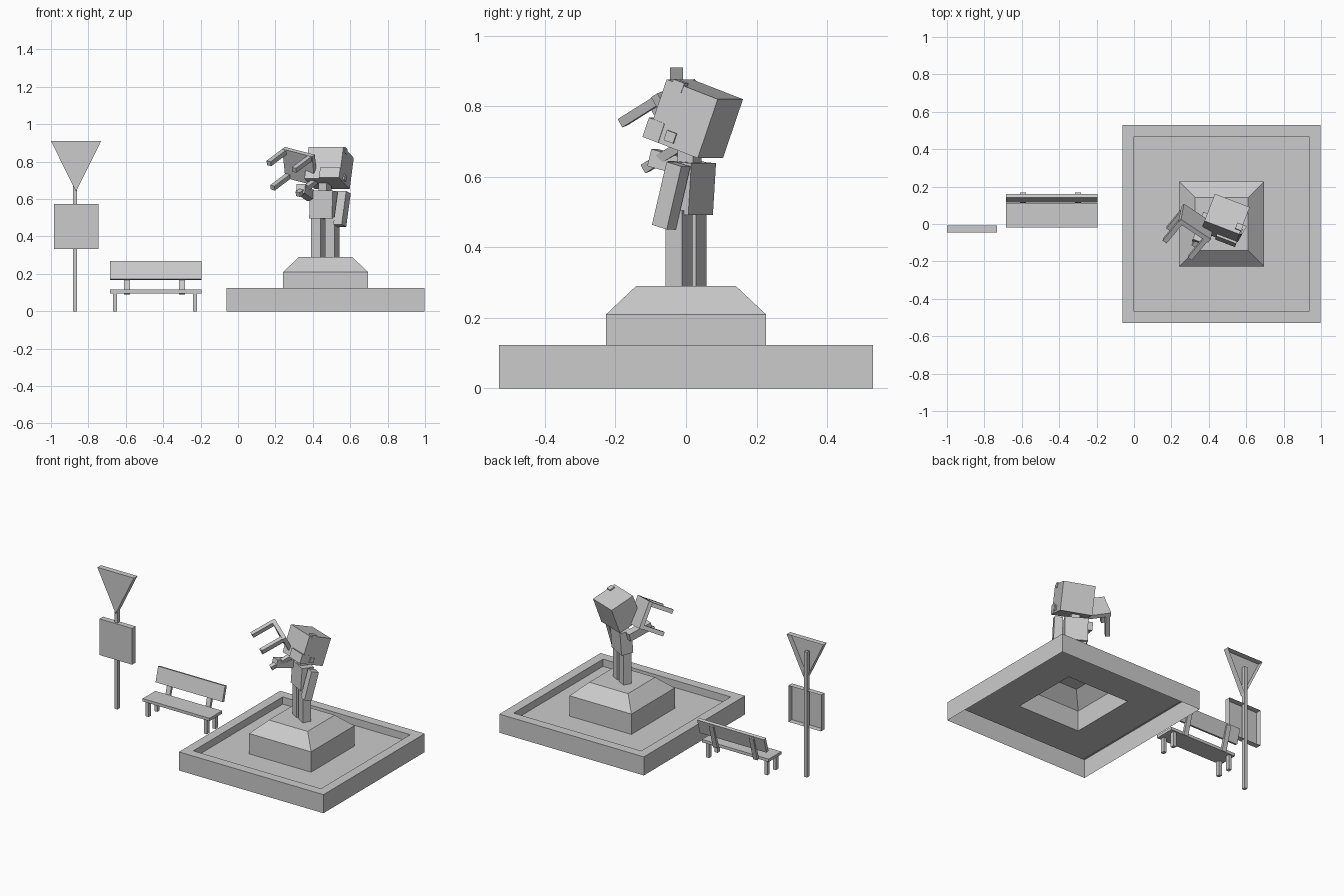
import bpy
from math import radians
from mathutils import Matrix, Vector

if "Cube" in bpy.data.objects:
    bpy.data.objects.remove(bpy.data.objects["Cube"])


def mesh(name, verts, faces):
    me = bpy.data.meshes.new(name)
    me.from_pydata([tuple(v) for v in verts], [], faces)
    me.update()
    ob = bpy.data.objects.new(name, me)
    bpy.context.collection.objects.link(ob)
    return ob


def box(name, center, size, rot=Matrix.Identity(3)):
    pts = [Vector(center) + rot @ Vector((sx * size[0] / 2, sy * size[1] / 2, sz * size[2] / 2))
           for sx in (-1, 1) for sy in (-1, 1) for sz in (-1, 1)]
    return mesh(name, pts, [(0, 1, 3, 2), (4, 6, 7, 5), (0, 4, 5, 1),
                            (2, 3, 7, 6), (0, 2, 6, 4), (1, 5, 7, 3)])


def span(name, x0, x1, y0, y1, z0, z1):
    return box(name, ((x0 + x1) / 2, (y0 + y1) / 2, (z0 + z1) / 2), (x1 - x0, y1 - y0, z1 - z0))


def turn(yaw, pitch=0):
    return Matrix.Rotation(radians(yaw), 3, 'Z') @ Matrix.Rotation(radians(pitch), 3, 'X')


def open_panel(name, outline, y0, y1):
    """Front panel with folded edges and an open back."""
    n = len(outline)
    verts = [(x, y, z) for y in (y0, y1) for x, z in outline]
    return mesh(name, verts, [tuple(range(n))] +
                [(i, i + n, (i + 1) % n + n, (i + 1) % n) for i in range(n)])


# basin with pedestal: one open-bottomed stepped shell
rings = [(0.53, 0), (0.53, 0.123), (0.468, 0.123), (0.468, 0.075),
         (0.227, 0.075), (0.227, 0.21), (0.142, 0.29)]
verts, faces = [], []
for h, z in rings:
    verts += [(0.468 + sx * h, sy * h, z) for sx, sy in ((-1, -1), (1, -1), (1, 1), (-1, 1))]
for r in range(len(rings) - 1):
    for i in range(4):
        j = (i + 1) % 4
        faces.append((4 * r + i, 4 * r + j, 4 * r + 4 + j, 4 * r + 4 + i))
last = 4 * (len(rings) - 1)
faces.append(tuple(range(last, last + 4)))
mesh("basin_and_pedestal", verts, faces)

# road sign
span("sign_pole", -0.882, -0.861, -0.032, -0.008, 0, 0.83)
open_panel("triangle_sign", [(-0.866, 0.64), (-0.732, 0.91), (-1.0, 0.91)], -0.045, -0.008)
open_panel("square_sign", [(-0.984, 0.333), (-0.745, 0.333), (-0.745, 0.573), (-0.984, 0.573)],
           -0.045, -0.008)

# bench
span("bench_seat", -0.685, -0.195, -0.02, 0.112, 0.096, 0.115)
for x in (-0.657, -0.23):
    for y in (0.0, 0.09):
        span("bench_leg", x - 0.011, x + 0.011, y - 0.013, y + 0.013, 0, 0.096)
lean = turn(0, -16)
box("bench_back", (-0.44, 0.138, 0.217), (0.49, 0.02, 0.1), lean)
for x in (-0.594, -0.3):
    box("bench_brace", (x, 0.137, 0.172), (0.032, 0.017, 0.165), lean)

# statue: legs and trunk
body = turn(-30)
for sx, label in ((-1, "left"), (1, "right")):
    box(label + "_leg", (0.467 + sx * 0.037, -sx * 0.02, 0.395), (0.06, 0.055, 0.22), body)
box("torso", (0.463, 0.012, 0.568), (0.14, 0.078, 0.148), turn(-30, -4))
box("neck", (0.465, 0.01, 0.655), (0.05, 0.05, 0.06), body)

# head looking upwards, with small details on its side and chin
tilt = turn(-21, -20)
head_at = Vector((0.487, 0.025, 0.765))
box("head", head_at, (0.2, 0.165, 0.178), tilt)
box("chin", head_at + tilt @ Vector((0.045, -0.07, -0.06)), (0.115, 0.05, 0.058), tilt)
box("ear", head_at + tilt @ Vector((0.1, -0.015, -0.06)), (0.015, 0.03, 0.03), tilt)
box("side_tuft", head_at + tilt @ Vector((0.085, -0.045, 0.082)), (0.035, 0.035, 0.03), tilt)

# arms: one hanging forward, one reaching to the stool
box("hanging_arm", (0.556, -0.042, 0.547), (0.052, 0.05, 0.185), turn(-30, -15))
a, b = Vector((0.392, 0.05, 0.615)), Vector((0.335, -0.095, 0.655))
box("raised_arm", (a + b) / 2, (0.05, 0.05, (b - a).length),
    (b - a).to_track_quat('Z', 'Y').to_matrix())

# stool held by the raised arm, legs pointing out
tip = Vector((0.165, -0.09, 0.79))
u = Vector((0.135, -0.09, -0.035))
w = Vector((0.02, 0.065, -0.13))
n = u.cross(w).normalized()
ux = u.normalized()
frame = Matrix((ux, n.cross(ux), n)).transposed()
leg = 0.145
for i in (0, 1):
    for j in (0, 1):
        box("stool_leg", tip + u * i + w * j + n * leg / 2, (0.027, 0.027, leg), frame)
box("stool_seat", tip + (u + w) / 2 + n * (leg + 0.01), (u.length + 0.03, w.length + 0.03, 0.025), frame)
